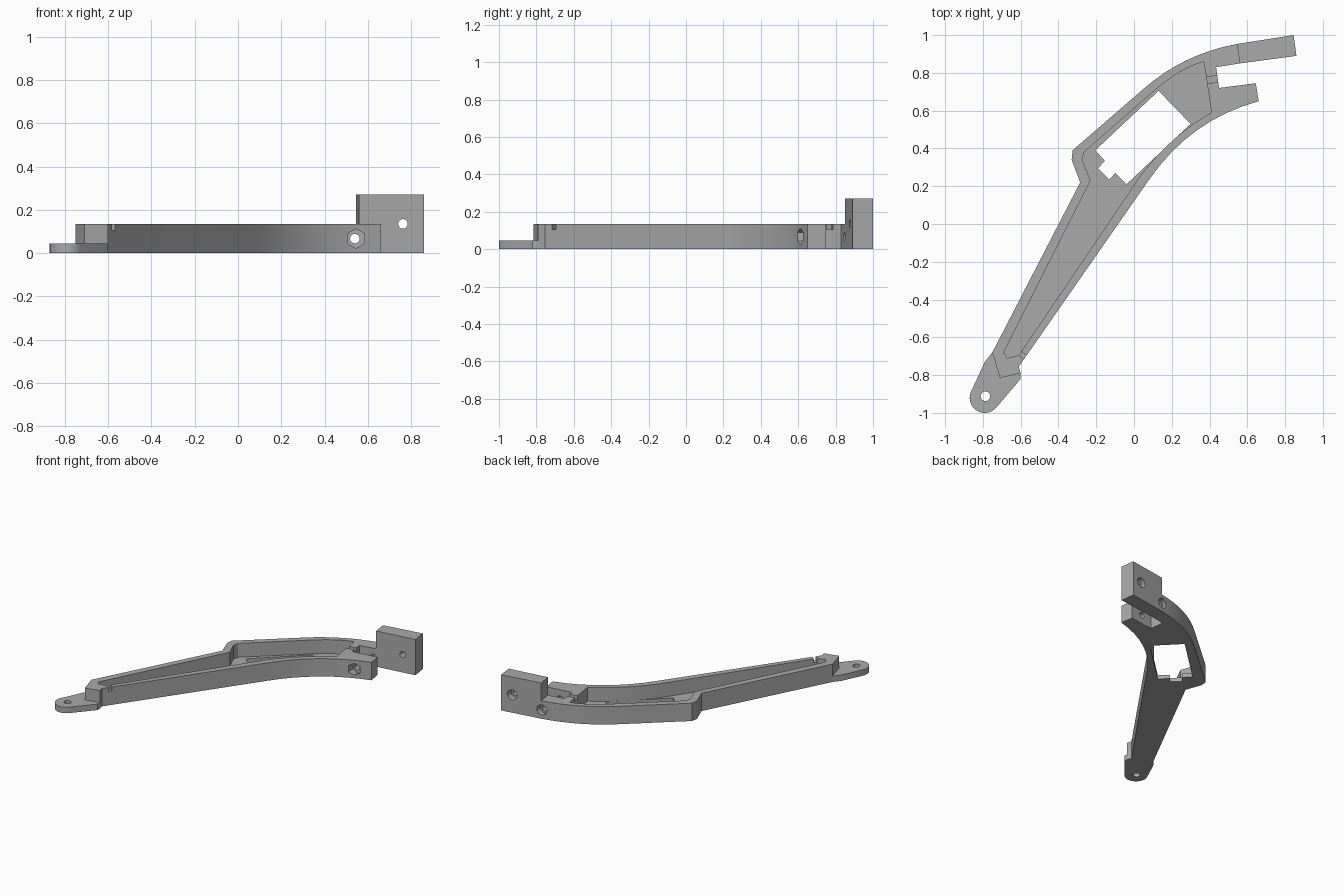
import bpy, bmesh, math
from mathutils import Matrix, Vector

cube = bpy.data.objects.get("Cube")
if cube:
    bpy.data.objects.remove(cube, do_unlink=True)

grey = bpy.data.materials.new("plain_grey")
grey.use_nodes = True
colour = (0.4, 0.4, 0.4, 1)
grey.diffuse_color = colour
grey.node_tree.nodes["Principled BSDF"].inputs["Base Color"].default_value = colour

BODY_H, BLOCK_H, TAB_H, FLOOR = 0.135, 0.27, 0.045, 0.03


def finish(name, bm):
    bmesh.ops.recalc_face_normals(bm, faces=bm.faces)
    mesh = bpy.data.meshes.new(name)
    bm.to_mesh(mesh)
    bm.free()
    mesh.materials.append(grey)
    obj = bpy.data.objects.new(name, mesh)
    bpy.context.scene.collection.objects.link(obj)
    return obj


def prism(name, outline, z0, z1):
    bm = bmesh.new()
    face = bm.faces.new([bm.verts.new((x, y, z0)) for x, y in outline])
    ext = bmesh.ops.extrude_face_region(bm, geom=[face])
    top = [v for v in ext["geom"] if isinstance(v, bmesh.types.BMVert)]
    bmesh.ops.translate(bm, verts=top, vec=(0, 0, z1 - z0))
    return finish(name, bm)


def bore(name, x, z, y0, y1, radius, sides=24):
    # Cylinder running front to back
    bm = bmesh.new()
    place = Matrix.Translation((x, (y0 + y1) / 2, z)) @ Matrix.Rotation(math.pi / 2, 4, "X")
    bmesh.ops.create_cone(bm, cap_ends=True, segments=sides, radius1=radius,
                          radius2=radius, depth=y1 - y0, matrix=place)
    return finish(name, bm)


def arc(a, control, b, steps=8):
    a, c, b = Vector(a), Vector(control), Vector(b)
    ts = [i / steps for i in range(steps + 1)]
    return [tuple(a * (1 - t) ** 2 + c * 2 * t * (1 - t) + b * t * t) for t in ts]


def circle(x, y, r, start=0, end=360, steps=24):
    angles = [math.radians(start + (end - start) * i / steps) for i in range(steps)]
    return [(x + r * math.cos(a), y + r * math.sin(a)) for a in angles]


def slot(name, x, y, angle, length, width):
    # Shallow channel cutter through the top of a wall
    u = Vector((math.cos(angle), math.sin(angle))) * length / 2
    v = Vector((-math.sin(angle), math.cos(angle))) * width / 2
    c = Vector((x, y))
    return prism(name, [c - u - v, c + u - v, c + u + v, c - u + v], 0.105, 0.2)


def cut(target, *cutters):
    for c in cutters:
        c.hide_render = True
        mod = target.modifiers.new("cut", "BOOLEAN")
        mod.operation = "DIFFERENCE"
        mod.solver = "EXACT"
        mod.object = c
        with bpy.context.temp_override(object=target, active_object=target,
                                       selected_objects=[target]):
            bpy.ops.object.modifier_apply(modifier=mod.name)


# Main arm with its forked end
outline = [(-0.75, -0.68), (-0.71, -0.815), (-0.6, -0.79), (-0.61, -0.755), (-0.575, -0.705)]
outline += arc((0.08, 0.235), (0.3, 0.553), (0.66, 0.65))
outline += [(0.645, 0.745), (0.45, 0.72), (0.435, 0.83), (0.56, 0.85)]
outline += arc((0.545, 0.953), (0.26, 0.9), (0.05, 0.715))
outline += [(-0.325, 0.39), (-0.33, 0.34), (-0.285, 0.22)]
arm = prism("arm_tray", outline, 0, BODY_H)

# Tray recess
recess = [(-0.69, -0.68), (-0.67, -0.71), (-0.61, -0.695)]
recess += arc((0.04, 0.265), (0.21, 0.48), (0.41, 0.59))
recess += [(0.37, 0.86)] + arc((0.34, 0.85), (0.23, 0.815), (0.09, 0.69))
recess += [(-0.265, 0.38), (-0.275, 0.34), (-0.23, 0.23)]
pocket = prism("recess_cutter", recess, FLOOR, 0.3)

# Window through the tray floor, with a stepped corner
window = prism("window_cutter", [
    (0.13, 0.705), (-0.205, 0.39), (-0.155, 0.335), (-0.19, 0.295),
    (-0.13, 0.235), (-0.1, 0.27), (-0.04, 0.21), (0.3, 0.53)], -0.1, 0.1)

# Wire channels
channels = [slot("low_channel_cutter", -0.59, -0.695, math.radians(-35), 0.12, 0.025),
            slot("fork_channel_cutter", 0.415, 0.765, math.radians(9.5), 0.12, 0.035)]

# Bolt hole with hexagonal nut seat in front and round seat behind
bolt = bore("bolt_cutter", 0.54, 0.067, 0.5, 1.1, 0.022)
nut = bore("nut_cutter", 0.545, 0.067, 0.5, 0.65, 0.045, 6)
bolt_head = bore("bolt_head_cutter", 0.54, 0.067, 0.915, 1.1, 0.038)
cut(arm, pocket, window, *channels, nut, bolt, bolt_head)

# Raised mounting block
block = prism("mounting_block", [(0.56, 0.85), (0.86, 0.89), (0.845, 1.0), (0.545, 0.953)],
              0, BLOCK_H)
pin = bore("pin_cutter", 0.762, 0.135, 0.7, 1.1, 0.022)
pin_head = bore("pin_head_cutter", 0.762, 0.135, 0.945, 1.1, 0.038)
cut(block, bolt, bolt_head, pin, pin_head)

# Rounded foot tab with a screw hole
tab_outline = [(-0.6, -0.79), (-0.71, -0.815), (-0.75, -0.68), (-0.79, -0.73)]
tab_outline += circle(-0.79, -0.92, 0.08, 160, 318, 14)
tab_outline += [(-0.73, -0.973), (-0.6, -0.82)]
tab = prism("foot_tab", tab_outline, 0, TAB_H)
screw = prism("screw_cutter", circle(-0.787, -0.912, 0.025), -0.1, 0.2)
cut(tab, screw)

for c in [pocket, window, bolt, nut, bolt_head, pin, pin_head, screw] + channels:
    bpy.data.objects.remove(c, do_unlink=True)

# Smooth curved walls, sharp corners
for obj in (arm, block, tab):
    with bpy.context.temp_override(object=obj, active_object=obj, selected_objects=[obj],
                                   selected_editable_objects=[obj]):
        bpy.ops.object.shade_smooth_by_angle(angle=math.radians(25))
